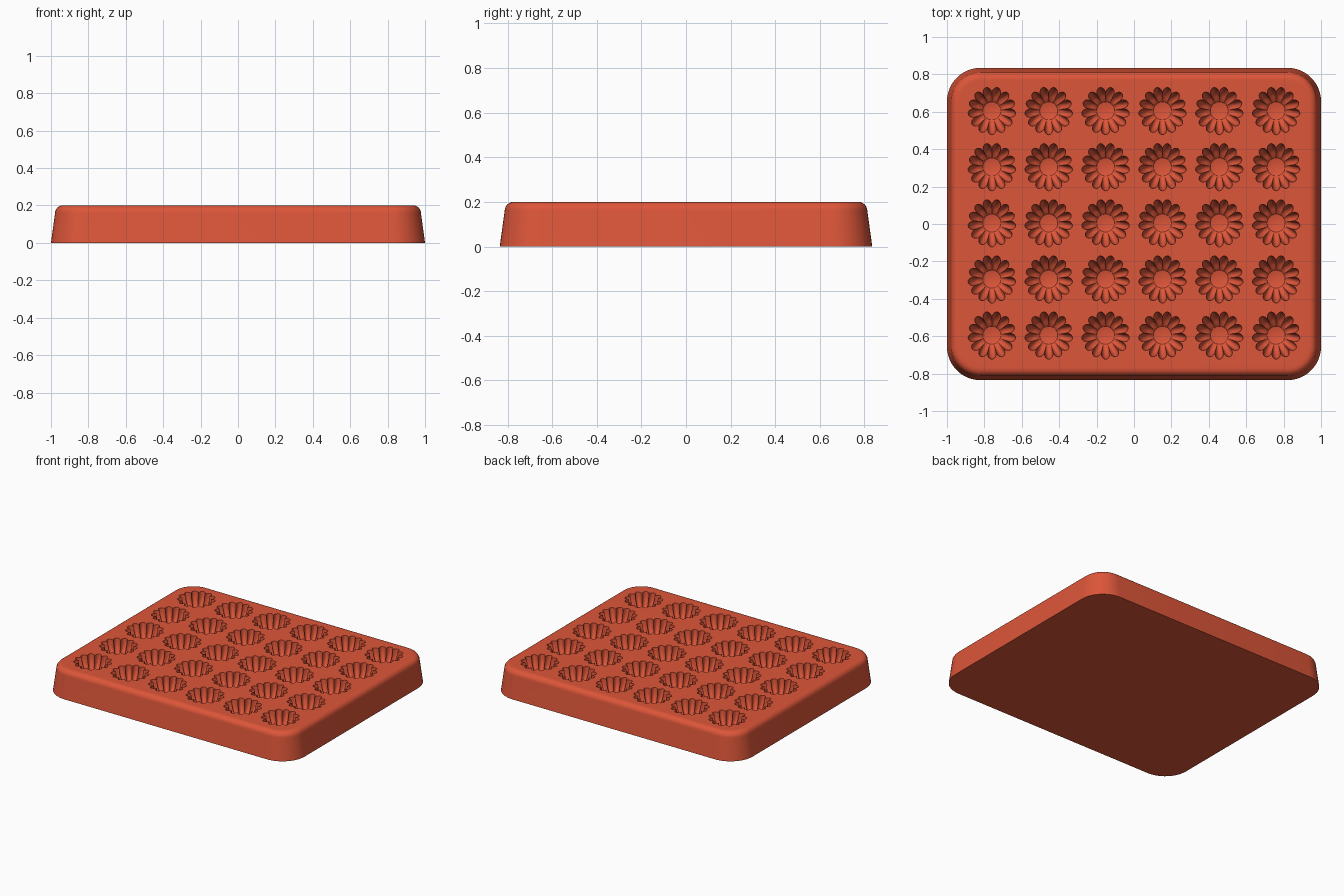
import bpy
import bmesh
from math import sin, cos, pi

cube = bpy.data.objects.get("Cube")
if cube:
    bpy.data.objects.remove(cube, do_unlink=True)

HALF_X, HALF_Y, CORNER, HEIGHT = 1.0, 0.835, 0.18, 0.2
PETALS, STEPS = 13, 8

bm = bmesh.new()


def add_ring(points):
    return [bm.verts.new(p) for p in points]


def bridge(a, b):
    n = len(a)
    for i in range(n):
        j = (i + 1) % n
        bm.faces.new((a[i], a[j], b[j], b[i]))


def ring_edges(ring):
    return [bm.edges.get((v, ring[i - 1])) for i, v in enumerate(ring)]


def rounded_rectangle(inset, z, segments=12):
    radius = CORNER - inset
    points = []
    for quarter, (sx, sy) in enumerate(((1, 1), (-1, 1), (-1, -1), (1, -1))):
        for k in range(segments + 1):
            a = (quarter + k / segments) * pi / 2
            points.append((sx * (HALF_X - CORNER) + radius * cos(a),
                           sy * (HALF_Y - CORNER) + radius * sin(a), z))
    return points


def scallop(cx, cy, outer, notch, z):
    n = PETALS * STEPS
    points = []
    for i in range(n):
        a = 2 * pi * i / n + pi / 2
        r = notch + (outer - notch) * abs(sin(pi * i / STEPS)) ** 0.7
        points.append((cx + r * cos(a), cy + r * sin(a), z))
    return points


# Tray body: drafted wall, rounded top edge, narrow flat border
FILLET = 0.04
profile = [(0, 0), (0.022, HEIGHT - FILLET)]
for k in range(1, 7):
    a = k / 6 * pi / 2
    profile.append((0.022 + FILLET * (1 - cos(a)), HEIGHT - FILLET * (1 - sin(a))))
profile.append((0.075, HEIGHT))
body = [add_ring(rounded_rectangle(inset, z)) for inset, z in profile]
for low, high in zip(body, body[1:]):
    bridge(low, high)
bm.faces.new(body[0][::-1])
top_edges = ring_edges(body[-1])

# Fluted cavities: outer radius, notch radius, depth
CAVITY = [(0.128, 0.098, 0), (0.125, 0.094, 0.03), (0.114, 0.085, 0.06),
          (0.097, 0.073, 0.085), (0.077, 0.061, 0.102), (0.056, 0.053, 0.108),
          (0.048, 0.048, 0.118), (0.025, 0.025, 0.124)]
for column in range(6):
    for row in range(5):
        cx, cy = (column - 2.5) * 0.304, (row - 2) * 0.3 + 0.005
        rings = [add_ring(scallop(cx, cy, outer, notch, HEIGHT - depth))
                 for outer, notch, depth in CAVITY]
        for upper, lower in zip(rings, rings[1:]):
            bridge(upper, lower)
        bm.faces.new(rings[-1])
        top_edges += ring_edges(rings[0])

# Flat top surface around the cavities
bmesh.ops.triangle_fill(bm, use_beauty=True, use_dissolve=False,
                        edges=top_edges, normal=(0, 0, 1))
bmesh.ops.recalc_face_normals(bm, faces=bm.faces[:])

mesh = bpy.data.meshes.new("mould_tray")
bm.to_mesh(mesh)
bm.free()

# Single terracotta red silicone
red = bpy.data.materials.new("terracotta_red")
red.use_nodes = True
colour = (0.72, 0.092, 0.041, 1)
red.diffuse_color = colour
red.node_tree.nodes["Principled BSDF"].inputs["Base Color"].default_value = colour
mesh.materials.append(red)

tray = bpy.data.objects.new("mould_tray", mesh)
bpy.context.collection.objects.link(tray)
bpy.ops.object.select_all(action='DESELECT')
tray.select_set(True)
bpy.context.view_layer.objects.active = tray
bpy.ops.object.shade_smooth_by_angle(angle=pi / 5)
